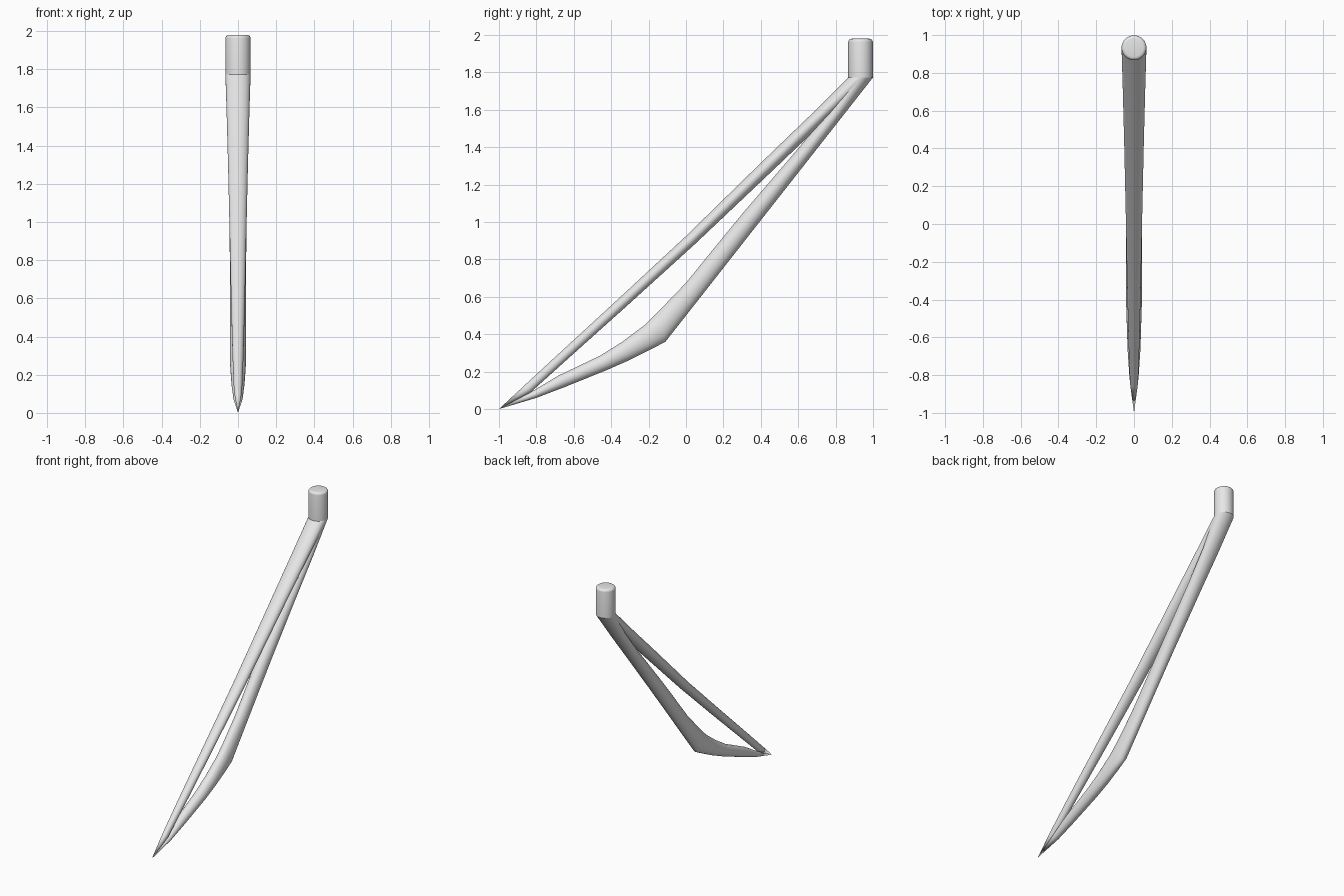
import bpy
import bmesh
import math
from mathutils import Vector

SEGMENTS = 32
CAP_Y, CAP_R, CAP_Z, CAP_TOP = 0.933, 0.066, 1.772, 1.98

cube = bpy.data.objects.get("Cube")
if cube:
    bpy.data.objects.remove(cube, do_unlink=True)

grey = bpy.data.materials.new("light_grey")
grey.use_nodes = True
colour = (0.8, 0.8, 0.8, 1)
grey.diffuse_color = colour
grey.node_tree.nodes["Principled BSDF"].inputs["Base Color"].default_value = colour


def finish(name, bm):
    """Turn a bmesh into a smooth-shaded grey object."""
    bmesh.ops.recalc_face_normals(bm, faces=bm.faces)
    mesh = bpy.data.meshes.new(name)
    bm.to_mesh(mesh)
    bm.free()
    mesh.materials.append(grey)
    obj = bpy.data.objects.new(name, mesh)
    bpy.context.collection.objects.link(obj)
    bpy.ops.object.select_all(action="DESELECT")
    obj.select_set(True)
    bpy.context.view_layer.objects.active = obj
    bpy.ops.object.shade_smooth_by_angle(angle=math.radians(35))
    return obj


def loft(name, sections):
    """Join oval sections: upper (y, z), lower (y, z), half width."""
    bm = bmesh.new()
    rings = []
    for upper, lower, width in sections:
        a, b = Vector((0, *upper)), Vector((0, *lower))
        centre, half = (a + b) / 2, (a - b) / 2
        ring = []
        for i in range(SEGMENTS):
            t = math.tau * i / SEGMENTS
            side = Vector((width * math.sin(t), 0, 0))
            ring.append(bm.verts.new(centre + half * math.cos(t) + side))
        rings.append(ring)
    for r, s in zip(rings, rings[1:]):
        for i in range(SEGMENTS):
            j = (i + 1) % SEGMENTS
            bm.faces.new((r[i], r[j], s[j], s[i]))
    bmesh.ops.remove_doubles(bm, verts=bm.verts, dist=1e-5)
    return finish(name, bm)


# Both struts share the pointed tip and the round base of the cap
tip = ((-1, 0), (-1, 0), 0)
base = ((CAP_Y - CAP_R, CAP_Z), (CAP_Y + CAP_R, CAP_Z), CAP_R)

# Straight, slender upper strut
loft("upper_strut", [
    tip,
    ((-.86, .13), (-.83, .09), .021),
    ((-.65, .324), (-.61, .288), .029),
    ((-.35, .60), (-.31, .557), .036),
    ((0, .925), (.05, .884), .043),
    ((.4, 1.316), (.46, 1.272), .052),
    ((.7, 1.605), (.77, 1.568), .06),
    base,
])

# Bent lower strut, deepest at the elbow
loft("lower_strut", [
    tip,
    ((-.83, .09), (-.8, .06), .024),
    ((-.68, .18), (-.65, .117), .034),
    ((-.46, .285), (-.42, .21), .041),
    ((-.34, .36), (-.3, .263), .043),
    ((-.22, .45), (-.18, .323), .043),
    ((-.14, .53), (-.11, .36), .043),
    ((0, .675), (.07, .589), .042),
    ((.15, .86), (.22, .78), .043),
    ((.31, 1.055), (.38, .984), .045),
    ((.61, 1.405), (.67, 1.353), .052),
    ((.76, 1.59), (.82, 1.544), .058),
    base,
])

# Upright cap with a rounded top rim
bm = bmesh.new()
bmesh.ops.create_cone(bm, cap_ends=True, segments=SEGMENTS,
                      radius1=CAP_R, radius2=CAP_R, depth=CAP_TOP - CAP_Z)
bmesh.ops.translate(bm, verts=bm.verts,
                    vec=(0, CAP_Y, (CAP_Z + CAP_TOP) / 2))
rim = [e for e in bm.edges if all(v.co.z > CAP_TOP - .01 for v in e.verts)]
bmesh.ops.bevel(bm, geom=rim, offset=.018, segments=4, profile=.5,
                affect="EDGES")
finish("cap", bm)
